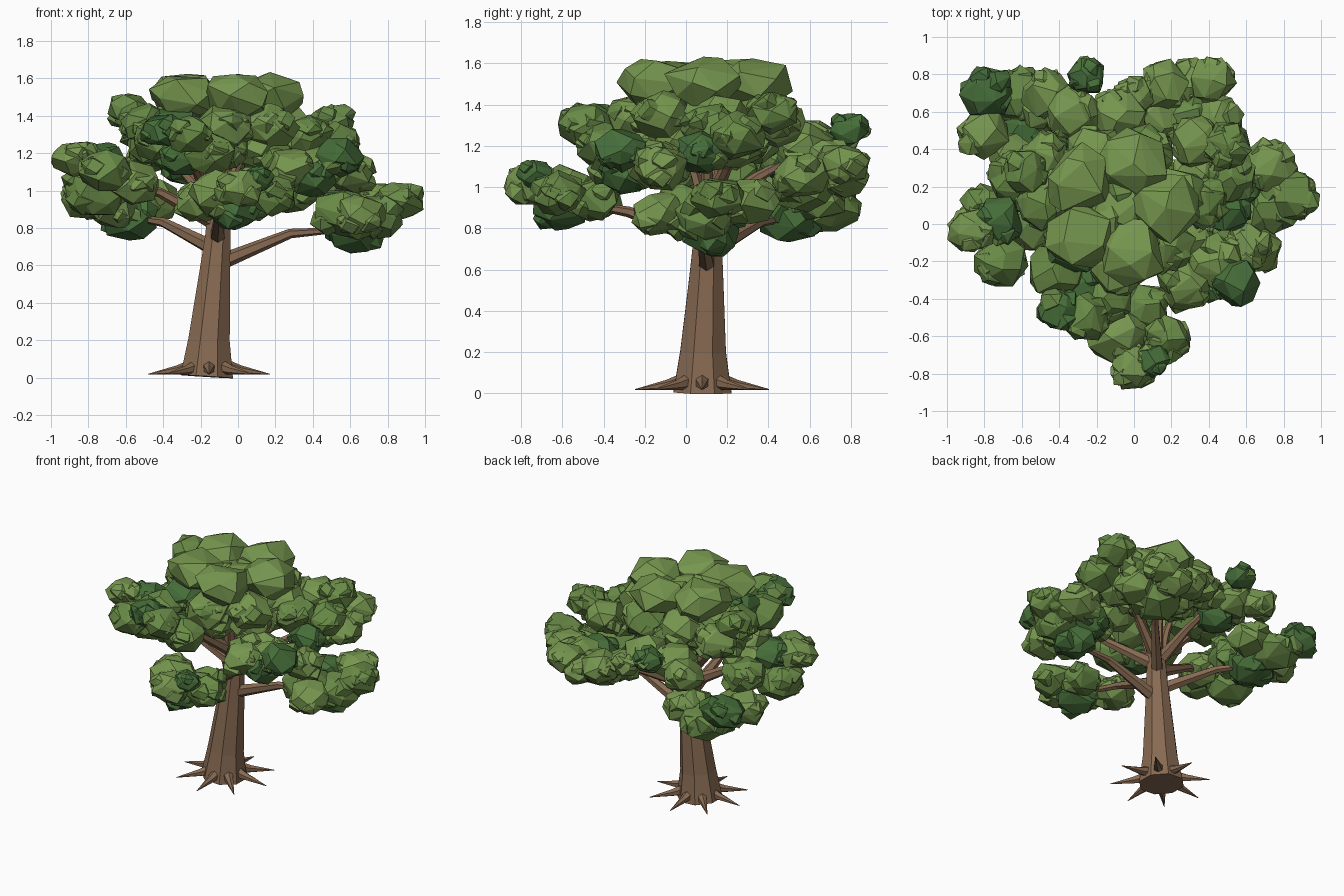
import bpy, bmesh, math, random
from mathutils import Vector

random.seed(11)


def material(name, rgb):
    m = bpy.data.materials.new(name)
    m.diffuse_color = (*rgb, 1.0)
    return m


BARK = material("bark brown", (0.245, 0.145, 0.084))
LEAVES = [material("leaf green", (0.18, 0.305, 0.078)),
          material("mid leaf green", (0.14, 0.255, 0.062)),
          material("dark leaf green", (0.062, 0.158, 0.042))]


def finish(name, bm, mats):
    bmesh.ops.recalc_face_normals(bm, faces=bm.faces)
    me = bpy.data.meshes.new(name)
    bm.to_mesh(me)
    bm.free()
    for m in mats:
        me.materials.append(m)
    ob = bpy.data.objects.new(name, me)
    bpy.context.collection.objects.link(ob)
    return ob


def tube(name, path, sides=6):
    """Tapered tube through (x, y, z, radius) points."""
    bm = bmesh.new()
    pts = [Vector(p[:3]) for p in path]
    rings = []
    for i, p in enumerate(pts):
        d = (pts[min(i + 1, len(pts) - 1)] - pts[max(i - 1, 0)]).normalized()
        ref = Vector((0, 0, 1)) if abs(d.z) < 0.9 else Vector((0, 1, 0))
        u = d.cross(ref).normalized()
        v = d.cross(u)
        ring = []
        for k in range(sides):
            a = 2 * math.pi * (k + 0.5) / sides
            ring.append(bm.verts.new(p + path[i][3] * (u * math.cos(a) + v * math.sin(a))))
        rings.append(ring)
    for a, b in zip(rings, rings[1:]):
        for k in range(sides):
            j = (k + 1) % sides
            bm.faces.new((a[k], a[j], b[j], b[k]))
    bm.faces.new(rings[0])
    bm.faces.new(rings[-1])
    return finish(name, bm, [BARK])


def blob(bm, c, r, flat, shade, count):
    """Faceted leaf ball: hull of jittered points spread over a sphere."""
    spin = random.uniform(0, 6.28)
    verts = []
    for i in range(count):
        z = 1 - 2 * (i + 0.5) / count
        z = max(-1, min(1, z + random.uniform(-0.1, 0.1)))
        a = spin + i * 2.39996 + random.uniform(-0.35, 0.35)
        h = math.sqrt(1 - z * z)
        k = r * random.uniform(0.94, 1.12)
        verts.append(bm.verts.new((c[0] + k * h * math.cos(a),
                                   c[1] + k * h * math.sin(a),
                                   c[2] + k * z * flat)))
    before = set(bm.faces)
    bmesh.ops.convex_hull(bm, input=verts)
    for f in bm.faces:
        if f not in before:
            f.material_index = shade


def clump(name, blobs, dark=(), flat=0.8, bumps=5, count=20):
    """Group of leaf balls, each with smaller bumps breaking its surface."""
    bm = bmesh.new()
    for i, (x, y, z, r) in enumerate(blobs):
        shade = 2 if i in dark else random.choice((0, 0, 1))
        blob(bm, (x, y, z), r, flat, shade, count)
        for k in range(bumps):
            a = 6.28 * (k + random.random()) / bumps
            h = random.uniform(-0.5, 0.5)
            s = random.uniform(0.5, 0.6)
            c = (x + 0.52 * r * math.cos(a), y + 0.52 * r * math.sin(a), z + h * r * flat)
            sub = shade if random.random() < 0.75 else random.choice((0, 1))
            blob(bm, c, s * r, flat, sub, 13)
    for v in [v for v in bm.verts if not v.link_faces]:
        bm.verts.remove(v)
    return finish(name, bm, LEAVES)


# Trunk, eight sides, leaning slightly
tube("trunk", [(-0.167, 0.08, 0.005, 0.152), (-0.155, 0.083, 0.2, 0.12),
               (-0.125, 0.098, 0.55, 0.09), (-0.108, 0.105, 0.75, 0.074),
               (-0.1, 0.108, 0.95, 0.06)], 8)

# Root spikes
for k in range(8):
    a = k * math.pi / 4
    path = [(-0.155 + d * math.cos(a), 0.078 + d * math.sin(a), z, r)
            for d, z, r in ((0.08, 0.06, 0.042), (0.17, 0.04, 0.025), (0.325, 0.018, 0.002))]
    tube(f"root_{k + 1}", path, 6)

# Branches: start height on trunk, elbow, end inside a leaf clump
branches = {
    "right": (0.61, (0.28, 0.08, 0.77), (0.55, 0.08, 0.79)),
    "back_left_low": (0.68, (-0.4, 0.36, 0.83), (-0.58, 0.52, 0.86)),
    "front": (0.74, (-0.1, -0.28, 0.88), (-0.05, -0.55, 0.93)),
    "left": (0.82, (-0.42, 0.05, 0.99), (-0.65, -0.02, 1.03)),
    "back_right": (0.8, (0.14, 0.38, 0.96), (0.32, 0.6, 1.04)),
    "front_right": (0.86, (0.2, -0.1, 1.04), (0.42, -0.22, 1.13)),
    "back": (0.88, (-0.16, 0.35, 1.05), (-0.22, 0.62, 1.2)),
    "front_left": (0.9, (-0.22, -0.15, 1.1), (-0.32, -0.42, 1.27)),
    "upper_left": (0.9, (-0.33, 0.18, 1.15), (-0.52, 0.24, 1.32)),
    "upper_right": (0.9, (0.13, 0.2, 1.1), (0.42, 0.32, 1.27)),
}
for name, (z, elbow, end) in branches.items():
    tube(name + "_branch", [(-0.11, 0.104, z, 0.044), (*elbow, 0.026), (*end, 0.014)])
for k in range(5):
    a = math.radians(72 * k)
    c, s = math.cos(a), math.sin(a)
    tube(f"crown_branch_{k + 1}", [(-0.1 + 0.02 * c, 0.107 + 0.02 * s, 0.88, 0.038),
                                   (-0.09 + 0.08 * c, 0.1 + 0.08 * s, 1.12, 0.026),
                                   (-0.08 + 0.2 * c, 0.09 + 0.2 * s, 1.42, 0.012)])


# Crown: stacked rings of leaf balls
def ring(n, dist, z, r, turn):
    return [(-0.08 + dist * math.cos(math.radians(turn + 360 * k / n)),
             0.085 + dist * math.sin(math.radians(turn + 360 * k / n)), z, r)
            for k in range(n)]


clump("crown_top", ring(5, 0.25, 1.505, 0.19, 0), flat=0.66, bumps=0, count=17)
clump("crown_core", [(-0.08, 0.085, 1.44, 0.16)], flat=0.8, bumps=3)
clump("crown_middle", ring(7, 0.315, 1.34, 0.155, 13), dark=(4,))
clump("crown_lower", ring(6, 0.24, 1.225, 0.145, 30), bumps=4)

# Outer leaf clumps
clump("right_leaves", [(0.865, 0.15, 0.95, 0.13), (0.73, 0.31, 0.93, 0.15),
                       (0.56, 0.0, 0.88, 0.17), (0.66, -0.13, 0.87, 0.135),
                       (0.61, 0.12, 0.785, 0.15), (0.74, 0.1, 0.86, 0.15),
                       (0.56, 0.2, 0.9, 0.14)], dark=(4, 6))
clump("front_leaves", [(0.0, -0.76, 1.01, 0.13), (0.18, -0.62, 0.97, 0.13),
                       (-0.1, -0.58, 0.98, 0.16), (-0.02, -0.6, 0.9, 0.135),
                       (-0.2, -0.45, 0.94, 0.14), (0.07, -0.45, 0.94, 0.13),
                       (0.1, -0.73, 1.06, 0.09)], dark=(3, 6))
clump("front_left_leaves", [(-0.4, -0.46, 1.32, 0.115), (-0.26, -0.5, 1.3, 0.13),
                            (-0.42, -0.25, 1.27, 0.15), (-0.15, -0.4, 1.2, 0.14),
                            (-0.29, -0.34, 1.19, 0.14)], dark=(0, 4))
clump("front_right_leaves", [(0.55, -0.31, 1.18, 0.13), (0.27, -0.33, 1.12, 0.14),
                             (0.43, -0.2, 1.12, 0.15), (0.6, -0.12, 1.09, 0.135),
                             (0.28, -0.1, 1.1, 0.14), (0.4, -0.3, 1.06, 0.12)], dark=(0, 5))
clump("left_leaves", [(-0.87, -0.03, 1.17, 0.125), (-0.71, -0.2, 1.11, 0.14),
                      (-0.57, 0.0, 1.04, 0.15), (-0.77, 0.05, 0.99, 0.17),
                      (-0.63, 0.24, 1.06, 0.15), (-0.72, 0.02, 1.15, 0.13)], dark=(5,))
clump("back_left_leaves", [(-0.79, 0.71, 1.02, 0.14), (-0.81, 0.48, 0.96, 0.14),
                           (-0.58, 0.5, 0.85, 0.155), (-0.45, 0.64, 0.95, 0.15),
                           (-0.63, 0.69, 0.9, 0.16), (-0.66, 0.38, 0.9, 0.13)], dark=(0, 2))
clump("back_leaves", [(-0.25, 0.79, 1.28, 0.1), (-0.47, 0.7, 1.19, 0.13),
                      (-0.08, 0.58, 1.2, 0.15), (-0.33, 0.6, 1.22, 0.15),
                      (0.0, 0.68, 1.15, 0.11), (-0.28, 0.48, 1.12, 0.13)], dark=(0, 5))
clump("back_right_leaves", [(0.16, 0.74, 1.1, 0.135), (0.42, 0.77, 1.11, 0.125),
                            (0.3, 0.77, 1.05, 0.12), (0.28, 0.57, 1.0, 0.16),
                            (0.45, 0.56, 1.05, 0.14), (0.13, 0.57, 1.06, 0.13)])
clump("upper_right_leaves", [(0.5, 0.42, 1.36, 0.125), (0.33, 0.44, 1.31, 0.14),
                             (0.52, 0.25, 1.25, 0.14), (0.37, 0.12, 1.29, 0.14),
                             (0.5, 0.08, 1.17, 0.13), (0.34, 0.26, 1.2, 0.14)], dark=(4,))
clump("upper_left_leaves", [(-0.58, 0.28, 1.43, 0.12), (-0.5, 0.1, 1.36, 0.13),
                            (-0.48, 0.36, 1.31, 0.14), (-0.45, 0.18, 1.24, 0.14)])
